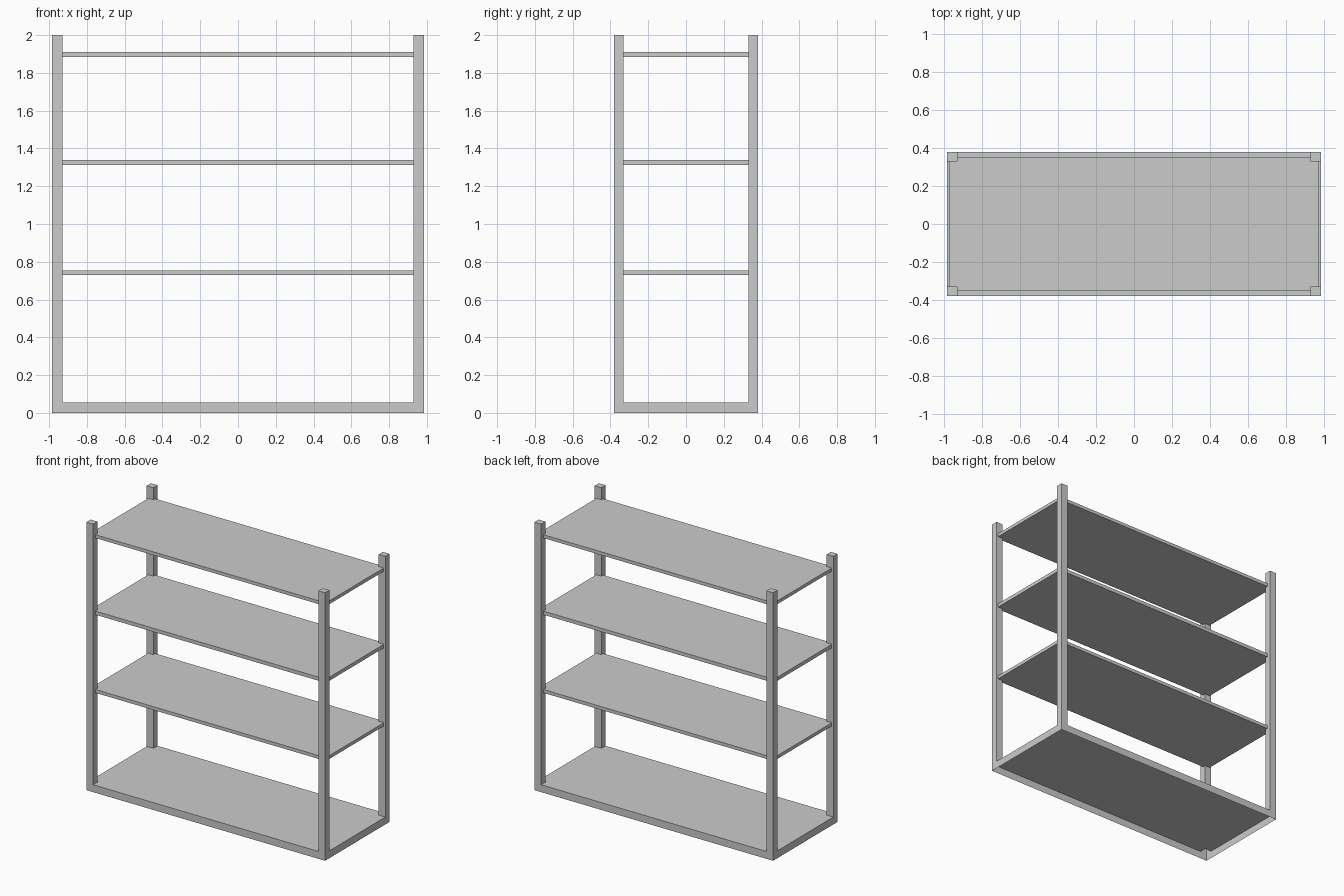
import bpy
import bmesh

if "Cube" in bpy.data.objects:
    bpy.data.objects.remove(bpy.data.objects["Cube"])

HX, HY = 0.985, 0.38      # outer half sizes
POST_X, POST_Y = 0.055, 0.05
BASE_H, TOTAL_H = 0.055, 2.0


def finish(bm, name):
    bmesh.ops.recalc_face_normals(bm, faces=bm.faces)
    mesh = bpy.data.meshes.new(name)
    bm.to_mesh(mesh)
    bm.free()
    obj = bpy.data.objects.new(name, mesh)
    bpy.context.collection.objects.link(obj)
    return obj


# Frame: base deck with corner posts drawn upward and an open-bottomed skirt
bm = bmesh.new()
xs = (-HX, -HX + POST_X, HX - POST_X, HX)
ys = (-HY, -HY + POST_Y, HY - POST_Y, HY)
grid = [[bm.verts.new((x, y, BASE_H)) for y in ys] for x in xs]
corners = []
for i in range(3):
    for j in range(3):
        f = bm.faces.new((grid[i][j], grid[i + 1][j],
                          grid[i + 1][j + 1], grid[i][j + 1]))
        if i != 1 and j != 1:
            corners.append(f)

# Skirt down to the floor
rim = [e for e in bm.edges if e.is_boundary]
skirt = bmesh.ops.extrude_edge_only(bm, edges=rim)
for v in skirt["geom"]:
    if isinstance(v, bmesh.types.BMVert):
        v.co.z = 0.0

# Hollow corner posts
posts = bmesh.ops.extrude_face_region(bm, geom=corners)
for v in posts["geom"]:
    if isinstance(v, bmesh.types.BMVert):
        v.co.z = TOTAL_H
old = [f for f in corners if f.is_valid and
       all(abs(v.co.z - BASE_H) < 1e-5 for v in f.verts)]
bmesh.ops.delete(bm, geom=old, context='FACES_ONLY')
finish(bm, "frame")

# Three thin shelves, slightly inset from the outer faces of the posts
shelves = (("lower_shelf", 0.73, 0.755),
           ("middle_shelf", 1.313, 1.34),
           ("upper_shelf", 1.885, 1.91))
for name, z0, z1 in shelves:
    bm = bmesh.new()
    bmesh.ops.create_cube(bm, size=1.0)
    bmesh.ops.scale(bm, vec=(1.944, 0.704, z1 - z0), verts=bm.verts)
    bmesh.ops.translate(bm, vec=(0, 0, (z0 + z1) / 2), verts=bm.verts)
    finish(bm, name)
